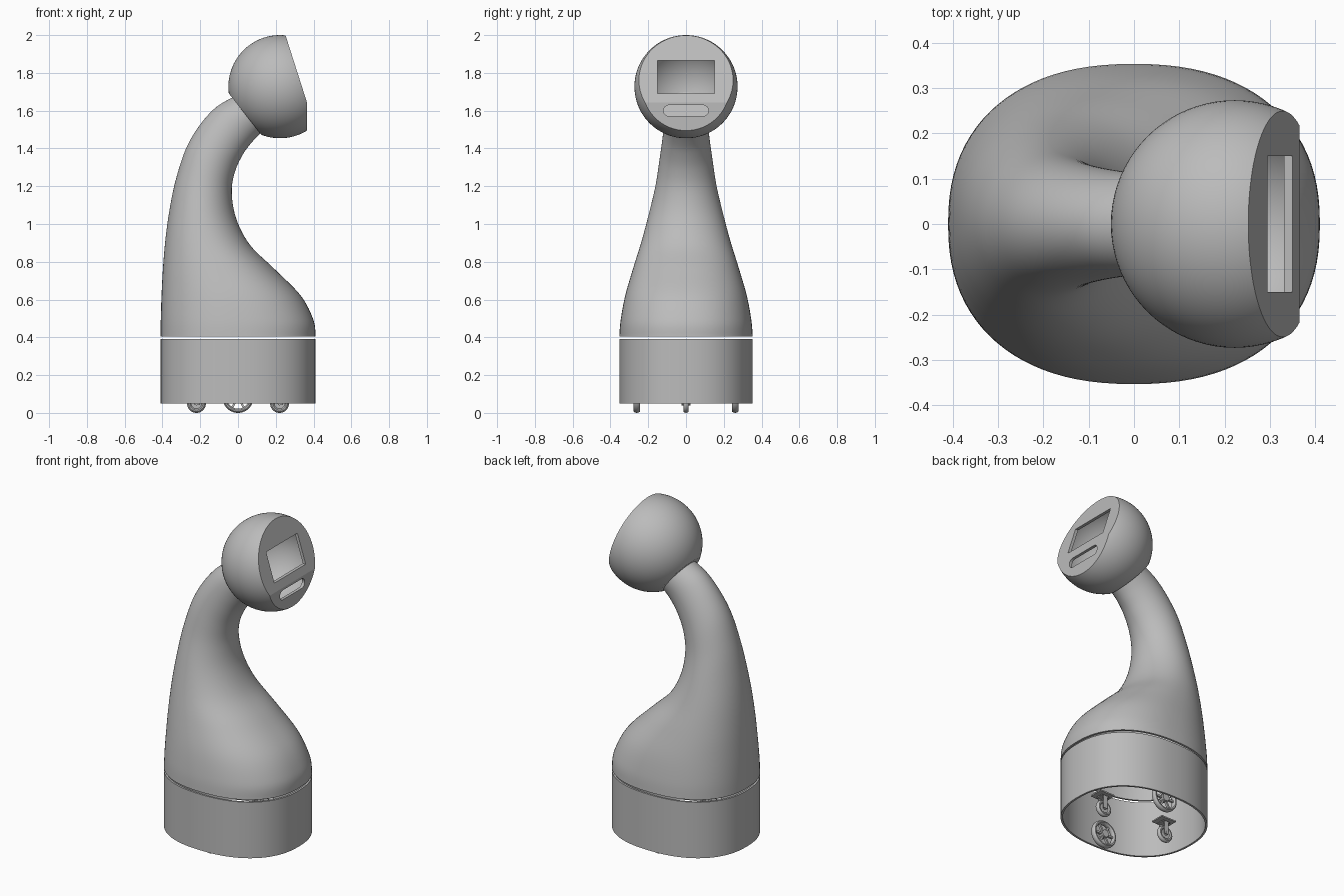
import bpy, bmesh
from math import sin, cos, pi, copysign
from mathutils import Vector, Matrix

if "Cube" in bpy.data.objects:
    bpy.data.objects.remove(bpy.data.objects["Cube"])

grey = bpy.data.materials.new("plain_grey")
grey.use_nodes = True
grey.diffuse_color = (0.5, 0.5, 0.5, 1)
grey.node_tree.nodes["Principled BSDF"].inputs["Base Color"].default_value = (0.5, 0.5, 0.5, 1)


def add_object(name, bm):
    bmesh.ops.recalc_face_normals(bm, faces=bm.faces)
    mesh = bpy.data.meshes.new(name)
    bm.to_mesh(mesh)
    bm.free()
    mesh.materials.append(grey)
    obj = bpy.data.objects.new(name, mesh)
    bpy.context.collection.objects.link(obj)
    return obj


def finish(obj, angle=0.6):
    """Apply the modifiers and smooth everything but the hard edges."""
    graph = bpy.context.evaluated_depsgraph_get()
    obj.data = bpy.data.meshes.new_from_object(obj.evaluated_get(graph))
    obj.modifiers.clear()
    bpy.ops.object.select_all(action='DESELECT')
    obj.select_set(True)
    bpy.context.view_layer.objects.active = obj
    bpy.ops.object.shade_smooth_by_angle(angle=angle)


def loft_shell(name, sections, thickness, sides=96):
    """Skin rings given as back x, back z, front x, front z, half width, roundness."""
    bm = bmesh.new()
    rings = []
    for bx, bz, fx, fz, width, power in sections:
        back, front = Vector((bx, 0, bz)), Vector((fx, 0, fz))
        mid, axis = (back + front) / 2, (front - back) / 2
        ring = []
        for i in range(sides):
            c, s = cos(2 * pi * i / sides), sin(2 * pi * i / sides)
            u = copysign(abs(c) ** (2 / power), c)
            v = copysign(abs(s) ** (2 / power), s)
            ring.append(bm.verts.new(mid + axis * u + Vector((0, width * v, 0))))
        rings.append(ring)
    for low, high in zip(rings, rings[1:]):
        for i in range(sides):
            j = (i + 1) % sides
            bm.faces.new((low[i], low[j], high[j], high[i]))
    obj = add_object(name, bm)
    shell = obj.modifiers.new("wall", 'SOLIDIFY')
    shell.thickness = thickness
    shell.offset = -1
    finish(obj)


def spline(rows, steps=6):
    """Smooth curve through the rows."""
    out = []
    for k in range(len(rows) - 1):
        a, b, c, d = (rows[min(max(k + n, 0), len(rows) - 1)] for n in (-1, 0, 1, 2))
        for s in range(steps):
            t = s / steps
            out.append([q + t / 2 * (r - p + t * (2 * p - 5 * q + 4 * r - w + t * (3 * (q - r) + w - p)))
                        for p, q, r, w in zip(a, b, c, d)])
    return out + [rows[-1]]


# Oval skirt, open at the bottom
loft_shell("base_skirt", [(-0.41, z, 0.41, z, 0.353, 2.3) for z in (0.05, 0.39)], 0.012)

# Curved body and neck, separated from the skirt by a narrow gap
loft_shell("body", spline([
    (-0.41, 0.405, 0.41, 0.405, 0.353, 2.3),
    (-0.409, 0.49, 0.4, 0.49, 0.346, 2.3),
    (-0.405, 0.62, 0.333, 0.62, 0.322, 2.25),
    (-0.397, 0.77, 0.195, 0.76, 0.28, 2.2),
    (-0.383, 0.93, 0.063, 0.89, 0.235, 2.1),
    (-0.36, 1.09, -0.01, 1.03, 0.195, 2),
    (-0.328, 1.24, -0.033, 1.17, 0.161, 2),
    (-0.275, 1.4, -0.015, 1.28, 0.14, 2),
    (-0.205, 1.52, 0.03, 1.375, 0.125, 2),
    (-0.12, 1.615, 0.08, 1.44, 0.115, 2),
    (-0.03, 1.67, 0.127, 1.487, 0.111, 2)]), 0.012)


# Hollow head: a sphere trimmed by the face, chin and neck planes
def trimmed_sphere(name, inset):
    centre = Vector((0.222, 0, 1.727))
    bm = bmesh.new()
    bmesh.ops.create_uvsphere(bm, u_segments=80, v_segments=48, radius=0.273 - inset,
                              matrix=Matrix.Translation(centre))
    for normal, distance in (((0.953, 0, 0.304), 0.111), ((1, 0, 0), 0.143),
                             ((-0.787, 0, -0.617), 0.235)):
        n = Vector(normal).normalized()
        cut = bmesh.ops.bisect_plane(bm, geom=bm.verts[:] + bm.edges[:] + bm.faces[:],
                                     plane_co=centre + n * (distance - inset),
                                     plane_no=n, clear_outer=True)
        rim = [e for e in cut["geom_cut"] if isinstance(e, bmesh.types.BMEdge)]
        bmesh.ops.contextual_create(bm, geom=rim)
    return add_object(name, bm)


def box(bm, centre, size):
    bmesh.ops.create_cube(bm, size=1, matrix=Matrix.Translation(centre) @ Matrix.Diagonal((*size, 1)))


def cylinder(bm, centre, radius, width, sides=32):
    bmesh.ops.create_cone(bm, cap_ends=True, segments=sides, radius1=radius, radius2=radius, depth=width,
                          matrix=Matrix.Translation(centre) @ Matrix.Rotation(pi / 2, 4, 'X'))


head = trimmed_sphere("head", 0)
cutters = [trimmed_sphere("head_cavity", 0.018)]
bm = bmesh.new()
box(bm, (0.36, 0, 1.778), (0.24, 0.3, 0.174))
cutters.append(add_object("screen_opening", bm))

# Rounded slot below the screen
bm = bmesh.new()
slot = []
for i in range(24):
    a = 2 * pi * (i + 0.5) / 24
    slot.append(bm.verts.new((0.28, copysign(0.09, cos(a)) + 0.029 * cos(a), 1.6 + 0.029 * sin(a))))
face = bm.faces.new(slot)
side = bmesh.ops.extrude_face_region(bm, geom=[face])
bmesh.ops.translate(bm, vec=(0.2, 0, 0),
                    verts=[v for v in side["geom"] if isinstance(v, bmesh.types.BMVert)])
cutters.append(add_object("mouth_opening", bm))

for cutter in cutters:
    mod = head.modifiers.new(cutter.name, 'BOOLEAN')
    mod.operation, mod.solver, mod.object = 'DIFFERENCE', 'EXACT', cutter
finish(head, 0.3)
for cutter in cutters:
    bpy.data.objects.remove(cutter)


# Wheels
def tyre(bm, centre, radius, thick, half_width):
    rows = []
    for i in range(40):
        a = 2 * pi * i / 40
        row = []
        for j in range(10):
            b = 2 * pi * j / 10
            r = radius - thick + thick * cos(b)
            row.append(bm.verts.new(centre + Vector((r * cos(a), half_width * sin(b), r * sin(a)))))
        rows.append(row)
    for i in range(40):
        nxt = rows[(i + 1) % 40]
        for j in range(10):
            k = (j + 1) % 10
            bm.faces.new((rows[i][j], nxt[j], nxt[k], rows[i][k]))


for label, sign in (("left", 1), ("right", -1)):
    # Large spoked drive wheel
    hub = Vector((0, sign * 0.26, 0.082))
    bm = bmesh.new()
    tyre(bm, hub, 0.082, 0.011, 0.018)
    cylinder(bm, hub, 0.022, 0.034)
    for i in range(6):
        bmesh.ops.create_cube(bm, size=1, matrix=Matrix.Translation(hub) @ Matrix.Rotation(i * pi / 3, 4, 'Y')
                              @ Matrix.Translation((0.042, 0, 0)) @ Matrix.Diagonal((0.05, 0.014, 0.011, 1)))
    finish(add_object("drive_wheel_" + label, bm))

    # Small caster with fork and mounting plate
    hub = Vector((sign * 0.22, 0, 0.05))
    bm = bmesh.new()
    tyre(bm, hub, 0.05, 0.012, 0.015)
    cylinder(bm, hub, 0.032, 0.016)
    cylinder(bm, hub, 0.01, 0.05)
    for y in (-0.021, 0.021):
        box(bm, hub + Vector((0.005, y, 0.03)), (0.028, 0.005, 0.076))
    box(bm, hub + Vector((0.005, 0, 0.068)), (0.05, 0.047, 0.006))
    box(bm, hub + Vector((0.005, 0, 0.08)), (0.1, 0.085, 0.008))
    finish(add_object("caster_" + ("front" if sign > 0 else "rear"), bm))
